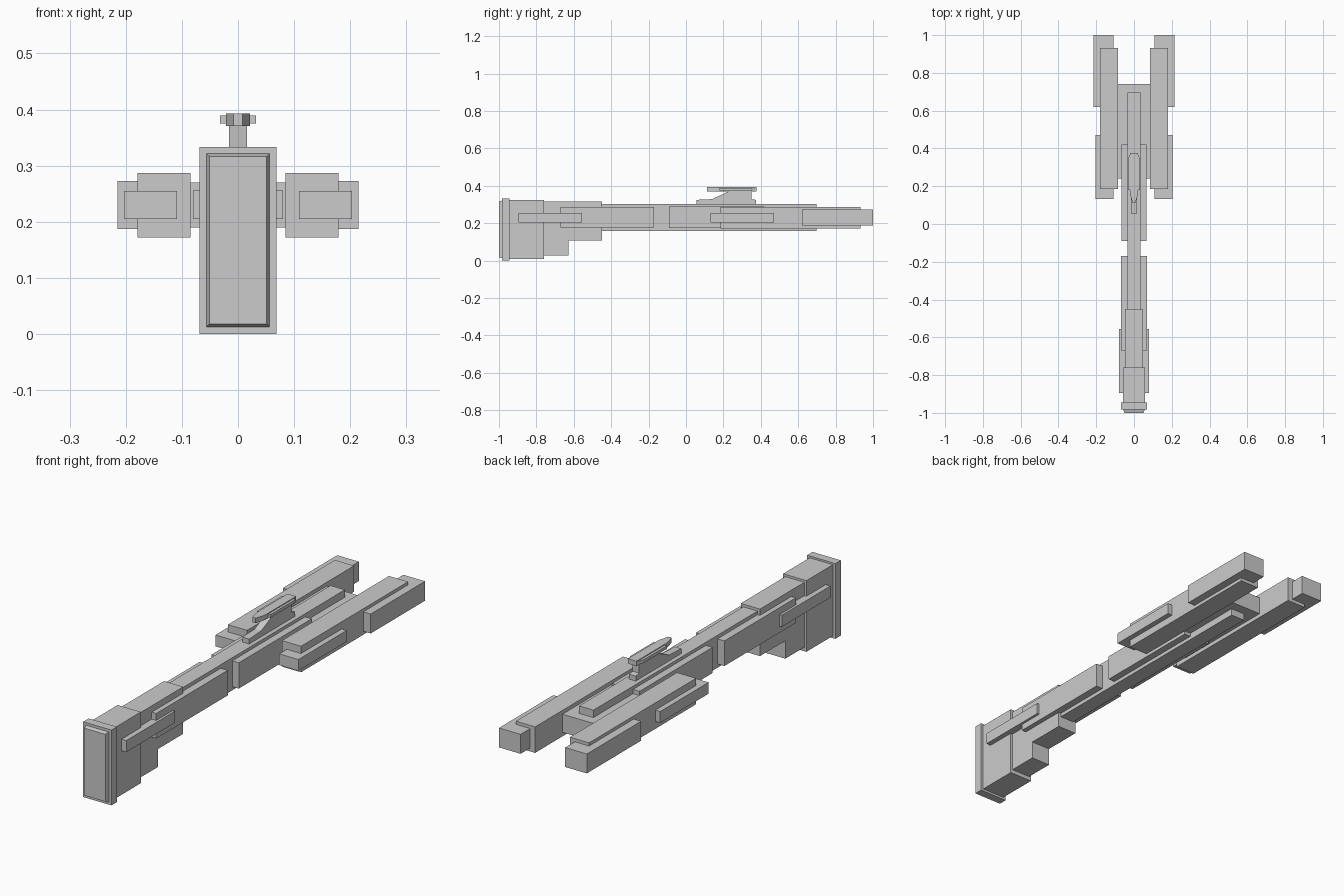
import bpy, bmesh

if "Cube" in bpy.data.objects:
    bpy.data.objects.remove(bpy.data.objects["Cube"])


def prism(name, pts, lo, hi, axis):
    """Extrude a 2D outline: axis 'x' takes (y, z) points, axis 'z' takes (x, y)."""
    bm = bmesh.new()
    def place(a, b, t):
        return (t, a, b) if axis == 'x' else (a, b, t)
    bottom = [bm.verts.new(place(a, b, lo)) for a, b in pts]
    top = [bm.verts.new(place(a, b, hi)) for a, b in pts]
    bm.faces.new(bottom)
    bm.faces.new(top)
    n = len(pts)
    for i in range(n):
        j = (i + 1) % n
        bm.faces.new((bottom[i], bottom[j], top[j], top[i]))
    bmesh.ops.recalc_face_normals(bm, faces=bm.faces)
    mesh = bpy.data.meshes.new(name)
    bm.to_mesh(mesh)
    bm.free()
    ob = bpy.data.objects.new(name, mesh)
    bpy.context.collection.objects.link(ob)
    return ob


def box(name, x, y, z, mirror=False):
    pts = [(x[0], y[0]), (x[1], y[0]), (x[1], y[1]), (x[0], y[1])]
    ob = prism(name, pts, z[0], z[1], 'z')
    if mirror:
        ob.modifiers.new("mirror", 'MIRROR')
    return ob


def mid(name, half, y, z):
    return box(name, (-half, half), y, z)


# Long central hull and its side armour
mid("spine", 0.035, (-0.76, 0.697), (0.159, 0.303))
mid("mid_armour", 0.067, (-0.09, 0.42), (0.175, 0.289))
mid("fore_armour", 0.069, (-0.67, -0.17), (0.176, 0.287))
mid("fore_side_strip", 0.08, (-0.895, -0.555), (0.205, 0.256))
mid("engine_bridge", 0.086, (0.24, 0.742), (0.19, 0.27))

# Tall bow
mid("bow_block", 0.057, (-0.95, -0.76), (0.01, 0.325))
mid("bow_neck", 0.047, (-0.76, -0.45), (0.107, 0.315))
mid("chin_block", 0.047, (-0.76, -0.627), (0.028, 0.107))

# Bow plate with bevelled front face
plate = mid("bow_plate", 0.069, (-1.0, -0.945), (0.0, 0.333))
for v in plate.data.vertices:
    if v.co.y < -0.99:
        v.co.x *= 0.051 / 0.069
        v.co.z = 0.018 if v.co.z < 0.1 else 0.316
mid("bow_plate_rim", 0.069, (-0.983, -0.945), (0.0, 0.333))

# Twin engine pods
box("engine_pod", (0.085, 0.179), (0.185, 0.933), (0.172, 0.287), True)
box("engine_nozzle", (0.109, 0.215), (0.62, 1.0), (0.187, 0.273), True)
box("pod_side_block", (0.109, 0.203), (0.132, 0.47), (0.205, 0.255), True)

# Sensor mast and head
prism("sensor_mast", [(0.055, 0.30), (0.055, 0.325), (0.14, 0.329), (0.235, 0.374),
                      (0.35, 0.374), (0.35, 0.329), (0.374, 0.325), (0.374, 0.30)],
      -0.016, 0.016, 'x')
prism("sensor_head", [(-0.008, 0.112), (0.008, 0.112), (0.021, 0.16), (0.021, 0.376),
                      (-0.021, 0.376), (-0.021, 0.16)], 0.371, 0.393, 'z')
prism("sensor_wings", [(-0.032, 0.18), (0.032, 0.18), (0.032, 0.345), (0.021, 0.37),
                       (-0.021, 0.37), (-0.032, 0.345)], 0.375, 0.389, 'z')
